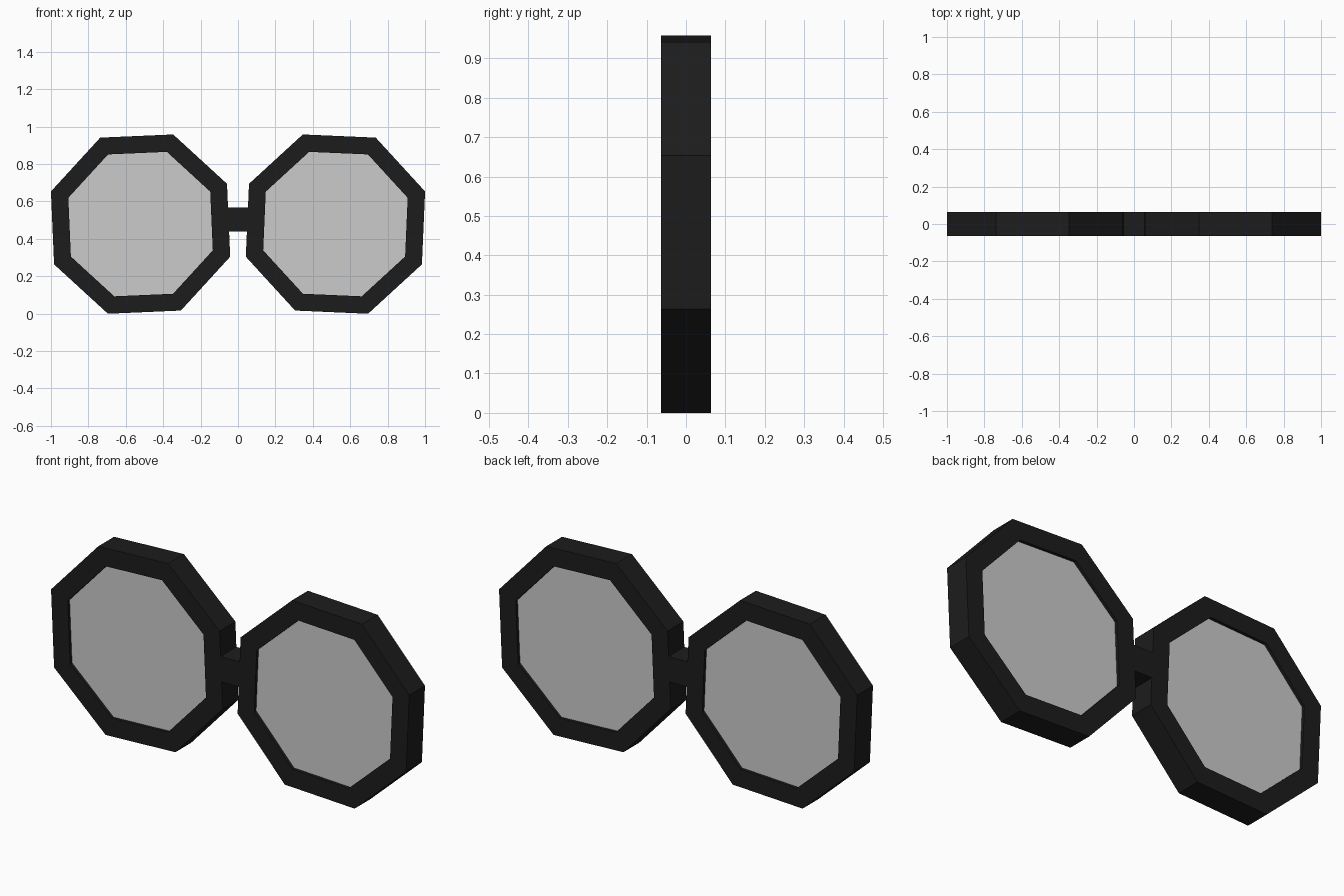
import bpy, bmesh, math

if "Cube" in bpy.data.objects:
    bpy.data.objects.remove(bpy.data.objects["Cube"])

CX, CZ = 0.521, 0.479      # lens centre (right side)
TILT = math.radians(20)    # octagon roll
HALF = 0.063               # frame half depth

dark = bpy.data.materials.new("black_frame")
dark.diffuse_color = (0.012, 0.012, 0.012, 1)
dark.use_nodes = True
dark.node_tree.nodes["Principled BSDF"].inputs["Base Color"].default_value = dark.diffuse_color


def octagon(bm, r, y):
    return [bm.verts.new((CX + r * math.cos(TILT + k * math.pi / 4), y,
                          CZ + r * math.sin(TILT + k * math.pi / 4))) for k in range(8)]


def finish(name, bm, mat=None, mirror=True):
    bmesh.ops.recalc_face_normals(bm, faces=bm.faces)
    me = bpy.data.meshes.new(name)
    bm.to_mesh(me)
    bm.free()
    ob = bpy.data.objects.new(name, me)
    bpy.context.collection.objects.link(ob)
    if mat:
        me.materials.append(mat)
    if mirror:
        ob.modifiers.new("mirror", 'MIRROR').use_mirror_merge = False
    return ob


# Octagonal rims: four rings joined in a closed loop
bm = bmesh.new()
rings = [octagon(bm, r, y) for r, y in
         ((0.51, -HALF), (0.51, HALF), (0.411, HALF), (0.411, -HALF))]
for i in range(4):
    a, b = rings[i], rings[(i + 1) % 4]
    for k in range(8):
        n = (k + 1) % 8
        bm.faces.new((a[k], a[n], b[n], b[k]))
finish("rim", bm, dark)

# Lenses: slabs set slightly inside the rims
bm = bmesh.new()
front, back = octagon(bm, 0.411, -0.048), octagon(bm, 0.411, 0.048)
bm.faces.new(front)
bm.faces.new(back)
for k in range(8):
    n = (k + 1) % 8
    bm.faces.new((front[k], front[n], back[n], back[k]))
finish("lens", bm)

# Bridge block between the rims
bm = bmesh.new()
bmesh.ops.create_cube(bm, size=1)
bmesh.ops.scale(bm, vec=(0.12, 2 * HALF, 0.128), verts=bm.verts)
bmesh.ops.translate(bm, vec=(0, 0, 0.504), verts=bm.verts)
finish("bridge", bm, dark, mirror=False)
